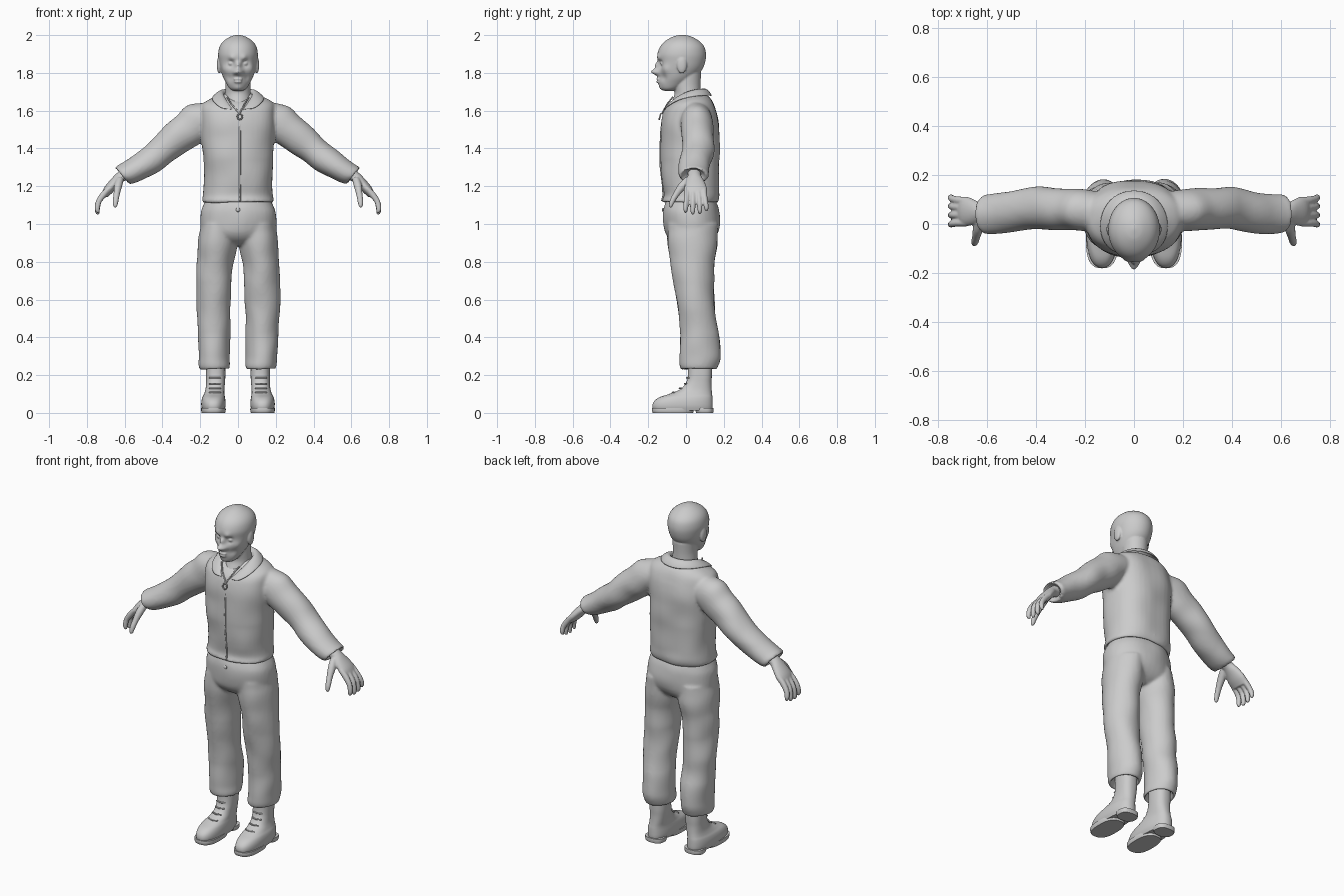
import bpy, bmesh, math
from mathutils import Vector, Matrix

Z = Vector((0, 0, 1))


def catmull(a, b, c, d, t):
    return 0.5 * (2 * b + (c - a) * t + (2 * a - 5 * b + 4 * c - d) * t * t + (3 * b - a - 3 * c + d) * t ** 3)


def loft(bm, keys, axis=Z, s=1, seg=40, sub=4, power=2.0):
    """Closed tube through keys (x, y, z, radius across, radius in y); s=-1 mirrors it."""
    rows, n = [], len(keys)
    for i in range(n - 1):
        q = [keys[max(0, min(n - 1, i + k))] for k in (-1, 0, 1, 2)]
        rows += [[catmull(*v, j / sub) for v in zip(*q)] for j in range(sub)]
    rows.append(list(keys[-1]))
    rings = []
    for i, r in enumerate(rows):
        a, b = rows[max(0, i - 1)], rows[min(len(rows) - 1, i + 1)]
        t = (axis or Vector(b[:3]) - Vector(a[:3])).normalized()
        v = (Vector((0, 1, 0)) - t * t.y).normalized()
        u = v.cross(t)
        ring = []
        for k in range(seg):
            c, d = math.cos(math.tau * k / seg), math.sin(math.tau * k / seg)
            c = math.copysign(abs(c) ** (2 / power), c)
            d = math.copysign(abs(d) ** (2 / power), d)
            p = Vector(r[:3]) + u * c * max(r[3], .002) + v * d * max(r[4], .002)
            ring.append(bm.verts.new((p.x * s, p.y, p.z)))
        rings.append(ring)
    for a, b in zip(rings, rings[1:]):
        for k in range(seg):
            m = (k + 1) % seg
            bm.faces.new((a[k], a[m], b[m], b[k]))
    bm.faces.new(rings[0])
    bm.faces.new(rings[-1])


def stack(rows, x=0):
    """Rows (z, front y, back y, half width[, centre x]) to loft keys."""
    return [(r[4] if len(r) > 4 else x, (r[1] + r[2]) / 2, r[0], r[3], (r[2] - r[1]) / 2) for r in rows]


def ball(bm, c, r):
    bmesh.ops.create_uvsphere(bm, u_segments=24, v_segments=14, radius=1,
                              matrix=Matrix.Translation(c) @ Matrix.Diagonal((*r, 1)))


def finish(name, bm, voxel=0, smooth=3, folds=0):
    bmesh.ops.recalc_face_normals(bm, faces=bm.faces)
    me = bpy.data.meshes.new(name)
    bm.to_mesh(me)
    bm.free()
    ob = bpy.data.objects.new(name, me)
    bpy.context.collection.objects.link(ob)
    bpy.ops.object.select_all(action='DESELECT')
    ob.select_set(True)
    bpy.context.view_layer.objects.active = ob
    bpy.ops.object.shade_smooth_by_angle(angle=math.radians(50))
    if voxel:
        m = ob.modifiers.new("fuse", 'REMESH')
        m.mode, m.voxel_size, m.use_smooth_shade = 'VOXEL', voxel, True
        m = ob.modifiers.new("soften", 'SMOOTH')
        m.factor, m.iterations = .5, smooth
    if folds:
        tex = bpy.data.textures.new(name + "_folds", 'CLOUDS')
        tex.noise_scale, tex.noise_depth = .13, 0
        m = ob.modifiers.new("folds", 'DISPLACE')
        m.texture, m.strength, m.mid_level = tex, folds, .5
    return ob


def tube(name, pts, r, cyclic=False):
    cu = bpy.data.curves.new(name, 'CURVE')
    cu.dimensions, cu.bevel_depth, cu.bevel_resolution, cu.use_fill_caps = '3D', r, 2, True
    sp = cu.splines.new('POLY')
    sp.points.add(len(pts) - 1)
    for p, co in zip(sp.points, pts):
        p.co = (*co, 1)
    sp.use_cyclic_u = cyclic
    ob = bpy.data.objects.new(name, cu)
    bpy.context.collection.objects.link(ob)
    return ob


# Jacket: body and sleeves fused
bm = bmesh.new()
loft(bm, stack([(1.135, -.10, .15, .165), (1.11, -.115, .16, .178), (1.122, -.13, .172, .189),
                (1.15, -.12, .18, .185), (1.2, -.123, .178, .182), (1.3, -.135, .177, .184),
                (1.4, -.138, .179, .19), (1.5, -.132, .177, .196), (1.57, -.122, .167, .2),
                (1.61, -.11, .157, .198), (1.64, -.087, .145, .187), (1.665, -.052, .128, .15),
                (1.69, -.03, .1, .09)]), power=2.3)
for s in (1, -1):
    loft(bm, [(.12, .05, 1.58, .085, .075), (.2, .055, 1.55, .1, .085), (.26, .06, 1.5, .094, .086),
              (.32, .062, 1.458, .088, .085), (.39, .066, 1.4, .08, .086), (.45, .058, 1.35, .078, .086),
              (.52, .046, 1.305, .069, .083), (.575, .04, 1.272, .064, .081), (.607, .04, 1.258, .059, .078),
              (.614, .04, 1.253, .048, .066), (.594, .04, 1.266, .036, .046)], Vector((.75, 0, -.66)), s)
finish("jacket", bm, .009, 4, .012)

# Trousers: hips and legs fused
bm = bmesh.new()
loft(bm, stack([(.885, -.03, .1, .1), (.91, -.075, .14, .175), (.95, -.107, .168, .196),
                (1.0, -.118, .177, .203), (1.06, -.122, .173, .199), (1.1, -.116, .166, .185),
                (1.14, -.1, .15, .165)]), power=2.2)
for s in (1, -1):
    loft(bm, stack([(.265, .0, .145, .055, .12), (.238, -.012, .15, .066, .122), (.228, -.022, .157, .075, .123),
                    (.25, -.032, .168, .083, .124), (.3, -.031, .181, .084, .126), (.4, -.031, .177, .086, .127),
                    (.5, -.04, .158, .089, .128), (.6, -.05, .15, .092, .128), (.7, -.066, .148, .094, .125),
                    (.8, -.082, .153, .097, .12), (.9, -.097, .163, .104, .108), (1.0, -.1, .165, .098, .1)]), s=s)
finish("trousers", bm, .009, 4, .012)

# Head and neck with sculpted face
bm = bmesh.new()
loft(bm, stack([(1.705, -.115, -.07, .025), (1.718, -.133, -.03, .045), (1.75, -.143, .02, .065),
                (1.78, -.144, .055, .08), (1.82, -.146, .087, .093), (1.86, -.149, .102, .101),
                (1.9, -.151, .106, .105), (1.94, -.136, .096, .097), (1.97, -.108, .068, .075),
                (1.993, -.066, .026, .038), (2.002, -.025, -.015, .004)]), seg=96, sub=8)
bumps = [((0, -.147, 1.806), .019, (0, -.04, 0)), ((0, -.148, 1.842), .016, (0, -.018, 0)),
         ((0, -.145, 1.758), .02, (0, -.008, 0)), ((0, -.13, 1.72), .02, (0, -.006, 0))]
for s in (1, -1):
    bumps += [((s * .02, -.143, 1.802), .012, (0, -.014, 0)), ((s * .037, -.14, 1.85), .021, (0, .018, 0)),
              ((s * .033, -.146, 1.878), .018, (0, -.009, 0)), ((s * .064, -.1, 1.82), .024, (s * .005, -.007, 0)),
              ((s * .045, -.12, 1.775), .022, (-s * .004, .007, 0))]
for v in bm.verts:
    p = v.co.copy()
    for c, r, off in bumps:
        v.co += Vector(off) * math.exp(-((p - Vector(c)).length / r) ** 2)
loft(bm, stack([(1.56, -.1, .06, .03), (1.6, -.1, .07, .05), (1.65, -.075, .085, .068),
                (1.69, -.06, .078, .068), (1.74, -.065, .077, .066), (1.8, -.06, .08, .068)]))
for z, w in ((1.767, .025), (1.753, .021)):
    ball(bm, (0, -.147, z), (w, .01, .0065))
for s in (1, -1):
    ball(bm, (s * .037, -.122, 1.849), (.015, .014, .011))
    ball(bm, (s * .1, -.022, 1.842), (.012, .026, .045))
finish("head", bm, .005, 2)

# Hands: palm, four fingers and thumb
for s, side in ((1, "left"), (-1, "right")):
    bm = bmesh.new()
    loft(bm, [(.575, .043, 1.278, .034, .036), (.62, .045, 1.25, .029, .036), (.65, .047, 1.222, .027, .05),
              (.685, .051, 1.182, .026, .061), (.708, .051, 1.15, .018, .055)], None, s, 24)
    for y0, y1, drop in ((.005, -.002, .006), (.037, .036, -.003), (.068, .073, 0), (.096, .108, .014)):
        loft(bm, [(.68, y0, 1.19, .014, .015), (.71, y0, 1.158, .017, .016), (.737, (y0 + y1) / 2, 1.12, .015, .014),
                  (.745, y1, 1.075 + drop, .0135, .0125), (.741, y1, 1.057 + drop, .009, .008),
                  (.74, y1, 1.052 + drop, .002, .002)], None, s, 16)
    loft(bm, [(.625, .015, 1.235, .02, .022), (.635, -.02, 1.2, .021, .022), (.642, -.05, 1.16, .017, .017),
              (.648, -.073, 1.12, .015, .014), (.65, -.082, 1.092, .01, .009), (.65, -.084, 1.086, .002, .002)],
         None, s, 16)
    finish(side + "_hand", bm, .005, 3)

# Boots with sole, heel and laces
for s, side in ((1, "left"), (-1, "right")):
    bm = bmesh.new()
    loft(bm, stack([(.012, -.172, .138, .058, .13), (.035, -.178, .141, .064, .13), (.06, -.17, .141, .064, .13),
                    (.082, -.142, .14, .06, .129), (.1, -.09, .138, .054, .126), (.125, -.03, .136, .05, .122),
                    (.16, .0, .135, .05, .119), (.2, .01, .137, .051, .118), (.27, .01, .138, .05, .118)]),
         s=s, power=2.4)
    finish(side + "_boot", bm)
    bm = bmesh.new()
    for f, b, w in ((-.18, .04, .065), (.05, .146, .058)):
        loft(bm, stack([(0, f + .004, b - .002, w - .003), (.012, f, b, w), (.026, f, b, w)], .13), s=s, power=2.6)
    finish(side + "_sole", bm)
    for i, (y, z) in enumerate(((-.072, .108), (-.035, .13), (-.008, .155), (.004, .185))):
        tube(f"{side}_lace_{i + 1}", [(s * (.122 + dx), y + abs(dx) * .35, z) for dx in (-.03, -.015, 0, .015, .03)], .004)

# Fold-down collar
half = [((0, .07, 1.66), (0, .097, 1.735), (0, .147, 1.675)),
        ((.05, .06, 1.66), (.055, .083, 1.733), (.09, .12, 1.678)),
        ((.075, .02, 1.66), (.085, .03, 1.725), (.138, .045, 1.676)),
        ((.07, -.03, 1.64), (.078, -.03, 1.697), (.143, -.028, 1.66)),
        ((.045, -.07, 1.6), (.055, -.075, 1.66), (.125, -.082, 1.635)),
        ((.012, -.098, 1.57), (.02, -.118, 1.612), (.078, -.122, 1.602))]
bm = bmesh.new()
grid = [[bm.verts.new(p) for p in row] for row in half]
for a, b in zip(grid, grid[1:]):
    for k in (0, 1):
        bm.faces.new((a[k], b[k], b[k + 1], a[k + 1]))
collar = finish("collar", bm)
for p in collar.data.polygons:
    p.use_smooth = True
collar.data.attributes.remove(collar.data.attributes["sharp_edge"]) if "sharp_edge" in collar.data.attributes else None
m = collar.modifiers.new("mirror", 'MIRROR')
m.use_clip = True
m = collar.modifiers.new("cloth", 'SOLIDIFY')
m.thickness, m.offset = .012, 0
m = collar.modifiers.new("round", 'SUBSURF')
m.levels = m.render_levels = 2

# Zip, neckline cords, pull ring and fly button
tube("zip", [(.01, y, z) for y, z in ((-.118, 1.585), (-.131, 1.5), (-.136, 1.4), (-.134, 1.3), (-.122, 1.2),
                                     (-.12, 1.15), (-.127, 1.122))], .005)
for s, side in ((1, "left"), (-1, "right")):
    tube(side + "_neck_cord", [(s * .058, -.07, 1.672), (s * .035, -.1, 1.635), (.008, -.127, 1.585)], .004)
tube("pull_ring", [(.01 + .013 * math.cos(a), -.138 + .004 * math.sin(a), 1.568 + .015 * math.sin(a))
                   for a in (math.tau * i / 20 for i in range(20))], .004, True)
bm = bmesh.new()
ball(bm, (0, -.121, 1.075), (.011, .006, .011))
finish("button", bm)
